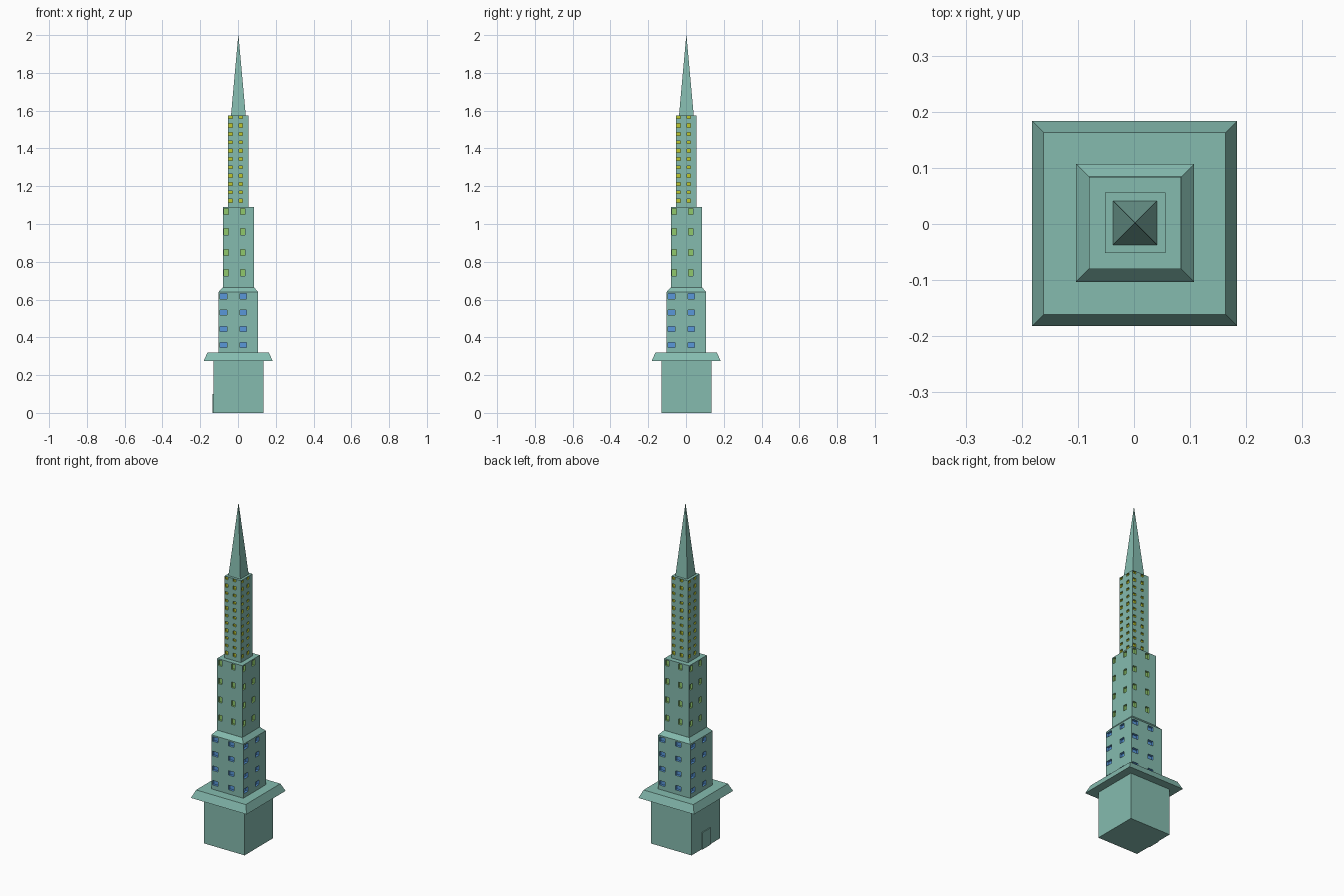
import bpy, bmesh, math
from mathutils import Matrix, Vector

if "Cube" in bpy.data.objects:
    bpy.data.objects.remove(bpy.data.objects["Cube"])

CX, CY = 0.002, 0.002   # tower axis


def material(name, rgb):
    m = bpy.data.materials.new(name)
    m.diffuse_color = (*rgb, 1)
    m.use_nodes = True
    m.node_tree.nodes["Principled BSDF"].inputs["Base Color"].default_value = m.diffuse_color
    return m


teal = material("teal_wall", (0.235, 0.50, 0.43))
blue = material("blue_window", (0.10, 0.31, 0.70))
lime = material("lime_window", (0.28, 0.58, 0.15))
yellow = material("yellow_window", (0.52, 0.58, 0.03))


def finish(name, bm, mats, center=(CX, CY)):
    bmesh.ops.remove_doubles(bm, verts=bm.verts, dist=1e-5)
    bmesh.ops.recalc_face_normals(bm, faces=bm.faces)
    me = bpy.data.meshes.new(name)
    bm.to_mesh(me)
    bm.free()
    for m in mats:
        me.materials.append(m)
    ob = bpy.data.objects.new(name, me)
    ob.location = (center[0], center[1], 0)
    bpy.context.collection.objects.link(ob)
    return ob


def block(name, levels, center=(CX, CY)):
    """Closed square solid lofted through (half width, z) levels."""
    bm = bmesh.new()
    rings = [[bm.verts.new((sx * h, sy * h, z))
              for sx, sy in ((-1, -1), (1, -1), (1, 1), (-1, 1))] for h, z in levels]
    for a, b in zip(rings, rings[1:]):
        for i in range(4):
            j = (i + 1) % 4
            bm.faces.new((a[i], a[j], b[j], b[i]))
    bm.faces.new(rings[0][::-1])
    bm.faces.new(rings[-1])
    return finish(name, bm, [teal], center)


def tier(name, half, z0, z1, cols, rows, depth, glass, top=None):
    """Square storey block with recessed windows on all four sides."""
    bm = bmesh.new()
    us = [-half] + [u for c in cols for u in c] + [half]
    zs = [z0] + [z for r in rows for z in r] + [z1]
    for k in range(4):
        rot = Matrix.Rotation(k * math.pi / 2, 3, 'Z')

        def quad(pts, mat):
            f = bm.faces.new([bm.verts.new(rot @ Vector(p)) for p in pts])
            f.material_index = mat

        for i in range(len(us) - 1):
            for j in range(len(zs) - 1):
                a, b, c, d = us[i], us[i + 1], zs[j], zs[j + 1]
                cell = [(a, c), (b, c), (b, d), (a, d)]
                if i % 2 and j % 2:
                    # window pane and its reveals
                    quad([(u, -half + depth, z) for u, z in cell], 1)
                    for n in range(4):
                        p, q = cell[n], cell[(n + 1) % 4]
                        quad([(p[0], -half, p[1]), (q[0], -half, q[1]),
                              (q[0], -half + depth, q[1]), (p[0], -half + depth, p[1])], 1)
                else:
                    quad([(u, -half, z) for u, z in cell], 0)
        # sloped shoulder
        if top:
            edge = [(u, -half, z1) for u in us]
            quad(edge + [(top[0], -top[0], top[1]), (-top[0], -top[0], top[1])], 0)
    # roof and floor
    h, z = top if top else (half, z1)
    for hh, zz, pts in ((half, z0, us), (h, z, [-h, h] if top else us)):
        ring = []
        for k in range(4):
            rot = Matrix.Rotation(k * math.pi / 2, 3, 'Z')
            ring += [bm.verts.new(rot @ Vector((u, -hh, zz))) for u in pts[:-1]]
        bm.faces.new(ring)
    return finish(name, bm, [teal, glass])


# base with ledge
block("base", [(0.133, 0), (0.133, 0.28)])
block("ledge", [(0.1825, 0.275), (0.1625, 0.32)], (0.001, 0.001))

# door plate on the left side
bpy.ops.mesh.primitive_cube_add(size=1, location=(CX - 0.134, 0.002, 0.05))
door = bpy.context.object
door.name = "door"
door.scale = (0.008, 0.075, 0.10)
door.data.materials.append(teal)

# lower storeys
tier("lower_tier", 0.105, 0.32, 0.64, [(-0.098, -0.060), (0.009, 0.044)],
     [(z, z + 0.027) for z in (0.345, 0.431, 0.518, 0.604)], 0.014, blue, (0.0825, 0.665))

# middle storeys
tier("middle_tier", 0.082, 0.665, 1.09, [(-0.075, -0.052), (0.011, 0.035)],
     [(z, z + 0.033) for z in (0.725, 0.833, 0.942, 1.050)], 0.012, lime)

# upper storeys, windows alternating tall and short
rows = []
for i in range(11):
    zc, hh = 1.123 + i * 0.0442, 0.010 if i % 3 == 0 else 0.007
    rows.append((zc - hh, zc + hh))
tier("upper_tier", 0.054, 1.09, 1.575, [(-0.051, -0.031), (0.002, 0.022)],
     rows, 0.010, yellow)

# spire
block("spire", [(0.039, 1.575), (0.0004, 2.0)])
